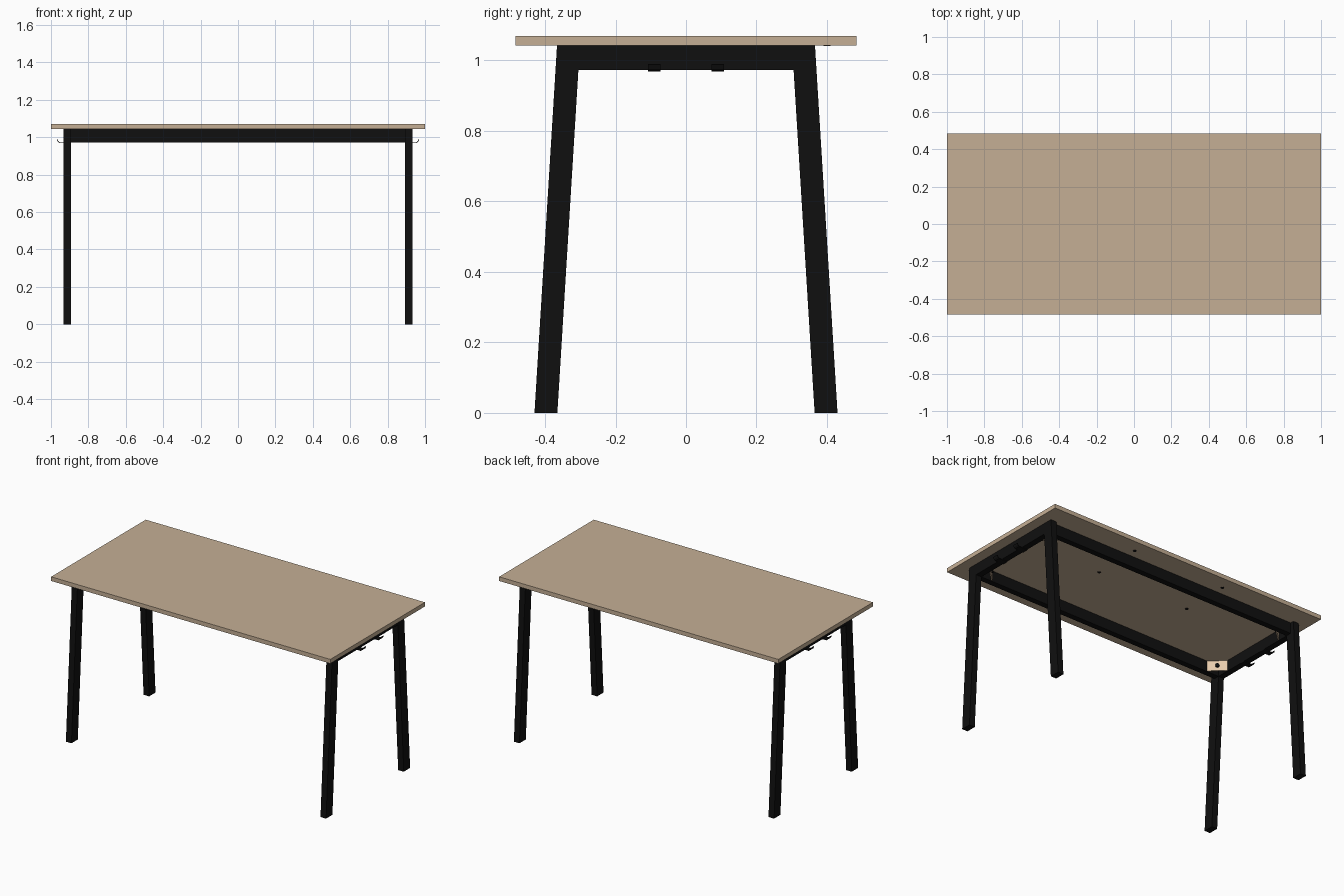
import bpy, bmesh, math
from mathutils import Vector, Matrix

if "Cube" in bpy.data.objects:
    bpy.data.objects.remove(bpy.data.objects["Cube"], do_unlink=True)


def material(name, r, g, b):
    m = bpy.data.materials.new(name)
    m.use_nodes = True
    m.diffuse_color = (r, g, b, 1)
    m.node_tree.nodes["Principled BSDF"].inputs["Base Color"].default_value = (r, g, b, 1)
    return m


WOOD = material("light oak", 0.56, 0.43, 0.30)
BLACK = material("black steel", 0.005, 0.005, 0.005)
PALE = material("pale bracket", 0.80, 0.60, 0.41)


def finish(name, bm, mat):
    bmesh.ops.recalc_face_normals(bm, faces=bm.faces[:])
    mesh = bpy.data.meshes.new(name)
    bm.to_mesh(mesh)
    bm.free()
    mesh.materials.append(mat)
    ob = bpy.data.objects.new(name, mesh)
    bpy.context.collection.objects.link(ob)
    return ob


def box(name, lo, hi, mat):
    lo, hi = Vector(lo), Vector(hi)
    bm = bmesh.new()
    bmesh.ops.create_cube(bm, size=1, matrix=Matrix.Translation((lo + hi) / 2)
                          @ Matrix.Diagonal((*(hi - lo), 1)))
    return finish(name, bm, mat)


def extrude(name, points, shift, mat):
    """Closed outline of 3D points pushed along a vector."""
    bm = bmesh.new()
    face = bm.faces.new([bm.verts.new(p) for p in points])
    out = bmesh.ops.extrude_face_region(bm, geom=[face])
    moved = [v for v in out["geom"] if isinstance(v, bmesh.types.BMVert)]
    bmesh.ops.translate(bm, verts=moved, vec=shift)
    return finish(name, bm, mat)


def disc(name, centre, axis, radius, depth, mat):
    bm = bmesh.new()
    turn = Vector(axis).to_track_quat("Z", "Y").to_matrix().to_4x4()
    bmesh.ops.create_cone(bm, cap_ends=True, segments=16, radius1=radius, radius2=radius,
                          depth=depth, matrix=Matrix.Translation(centre) @ turn)
    return finish(name, bm, mat)


TOP, UNDER, RAIL = 1.07, 1.043, 0.973
OUT, IN = 0.932, 0.892          # outer and inner x of the leg frames
LEG, SPLAY = 0.065, 0.064       # leg width and outward lean

# Table top
box("table_top", (-1, -0.484, UNDER), (1, 0.484, TOP), WOOD)

# Splayed legs and corner brackets
for sx, side in ((-1, "right"), (1, "left")):
    for sy, end in ((-1, "front"), (1, "back")):
        top_in = 0.301
        profile = [(top_in, UNDER), (top_in + LEG, UNDER),
                   (top_in + LEG + SPLAY, 0), (top_in + SPLAY, 0)]
        extrude(f"{end}_{side}_leg", [(sx * IN, sy * y, z) for y, z in profile],
                (sx * (OUT - IN), 0, 0), BLACK)

        # Diagonal plate with a bolt head
        a = Vector((sx * (IN - 0.085), sy * 0.305, 0))
        b = Vector((sx * IN, sy * 0.225, 0))
        inward = Vector((-sx, -sy, 0)).normalized()
        low, high = Vector((0, 0, RAIL + 0.005)), Vector((0, 0, UNDER))
        extrude(f"{end}_{side}_corner_bracket", [a + low, b + low, b + high, a + high],
                -inward * 0.008, PALE)
        disc(f"{end}_{side}_bracket_bolt", (a + b) / 2 + (low + high) / 2 + inward * 0.003,
             inward, 0.012, 0.012, BLACK)

    # Short rail between the legs
    x0, x1 = sorted((sx * IN, sx * OUT))
    box(f"{side}_end_rail", (x0, -0.306, RAIL), (x1, 0.306, UNDER), BLACK)

    # Bent strip hooks under the short rail
    for sy, end in ((-1, "front"), (1, "back")):
        t = 0.004
        path = [(IN, RAIL), (0.953, RAIL), (0.961, RAIL + 0.006), (0.966, RAIL + 0.017)]
        outer = [(0.969, RAIL + 0.015), (0.964, RAIL + 0.003), (0.955, RAIL - t), (IN, RAIL - t)]
        extrude(f"{end}_{side}_hook", [(sx * x, sy * 0.09 - 0.018, z) for x, z in path + outer],
                (0, 0.036, 0), BLACK)

# Long rails
for sy, end in ((-1, "front"), (1, "back")):
    y0, y1 = sorted((sy * 0.305, sy * 0.342))
    box(f"{end}_long_rail", (-IN, y0, RAIL), (IN, y1, UNDER), BLACK)

# Small fixing dots under the top
for x in (-0.33, 0.33):
    for y in (0.08, 0.40):
        disc("underside_fixing", (x, y, UNDER - 0.001), (0, 0, 1), 0.01, 0.003, BLACK)
